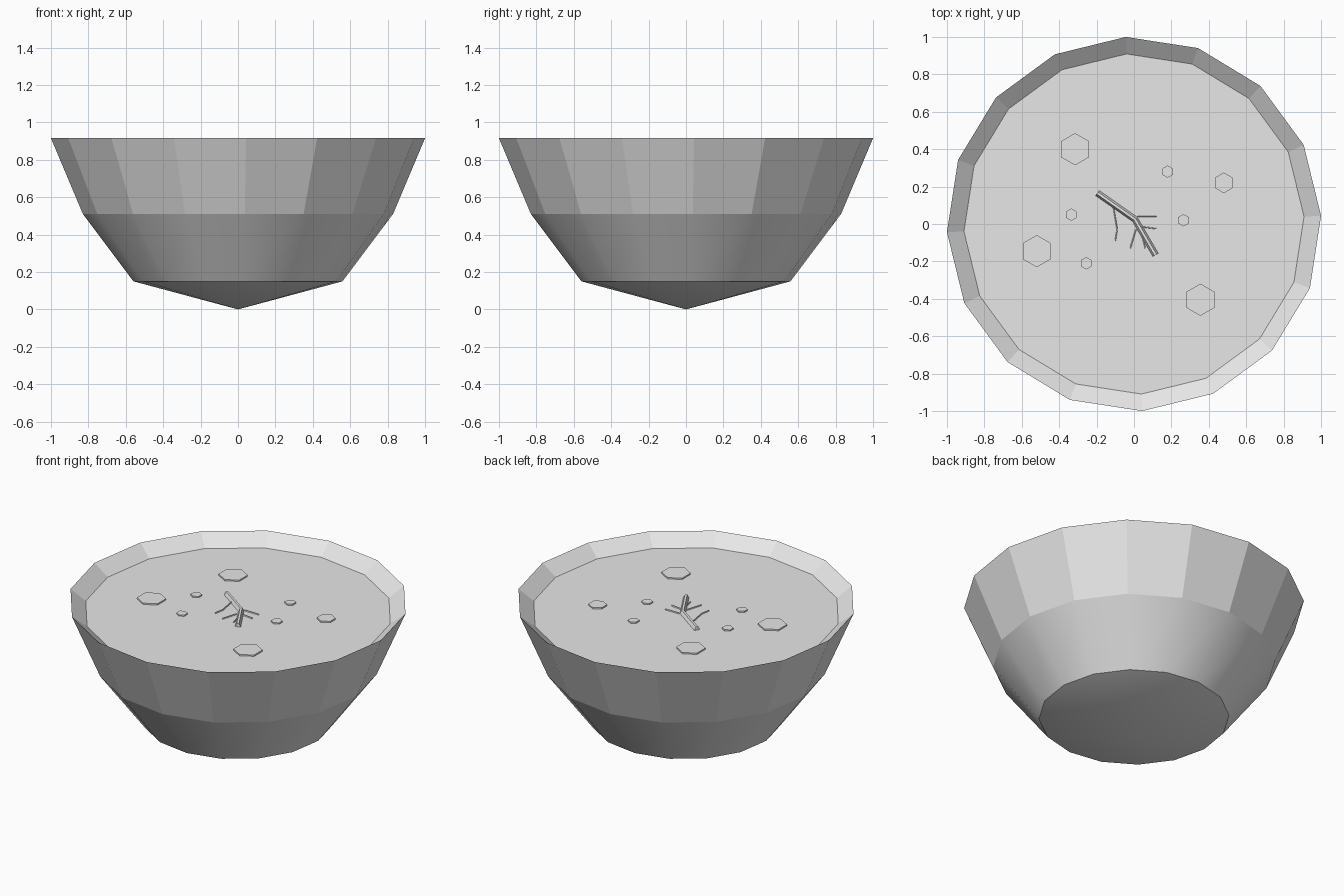
import bpy, bmesh, math
from mathutils import Vector

cube = bpy.data.objects.get("Cube")
if cube:
    bpy.data.objects.remove(cube, do_unlink=True)

grey = bpy.data.materials.new("pale_grey")
grey.use_nodes = True
grey.diffuse_color = (0.8, 0.8, 0.8, 1)
grey.node_tree.nodes["Principled BSDF"].inputs["Base Color"].default_value = grey.diffuse_color

SIDES = 16
TURN = math.radians(2.5)
FLOOR = 0.848


def finish(name, bm):
    bmesh.ops.recalc_face_normals(bm, faces=bm.faces)
    mesh = bpy.data.meshes.new(name)
    bm.to_mesh(mesh)
    bm.free()
    mesh.materials.append(grey)
    obj = bpy.data.objects.new(name, mesh)
    bpy.context.collection.objects.link(obj)
    return obj


def ring(bm, radius, z):
    return [bm.verts.new((radius * math.cos(TURN + math.tau * i / SIDES),
                          radius * math.sin(TURN + math.tau * i / SIDES), z))
            for i in range(SIDES)]


def bridge(bm, a, b, smooth):
    for i in range(SIDES):
        j = (i + 1) % SIDES
        bm.faces.new((a[i], a[j], b[j], b[i])).smooth = smooth


# Bowl: shallow cone base, smooth lower wall, faceted upper wall, sloped lip, floor
bm = bmesh.new()
base, waist, rim, floor = [ring(bm, r, z) for r, z in
                           ((0.56, 0.15), (0.83, 0.51), (1.001, 0.915), (0.91, FLOOR - 0.004))]
tip = bm.verts.new((0, 0, 0))
for i in range(SIDES):
    bm.faces.new((tip, base[(i + 1) % SIDES], base[i])).smooth = True
bridge(bm, base, waist, True)
bridge(bm, waist, rim, False)
bridge(bm, rim, floor, False)
bm.faces.new(floor)
for e in bm.edges:
    if (all(v in base for v in e.verts) or all(v in waist for v in e.verts)):
        e.smooth = False
finish("bowl", bm)

# Thin hexagonal plates scattered on the floor
plates = ((-0.315, 0.4, 0.086), (-0.52, -0.145, 0.086), (0.355, -0.405, 0.086),
          (0.48, 0.22, 0.055), (0.18, 0.28, 0.033), (0.265, 0.02, 0.033),
          (-0.335, 0.05, 0.033), (-0.255, -0.21, 0.033))
for n, (x, y, r) in enumerate(plates):
    bm = bmesh.new()
    low, high = [[bm.verts.new((x + r * math.sin(k * math.pi / 3),
                                y + r * math.cos(k * math.pi / 3), z)) for k in range(6)]
                 for z in (FLOOR - 0.004, FLOOR + 0.005)]
    bm.faces.new(high)
    for k in range(6):
        bm.faces.new((low[k], low[k - 1], high[k - 1], high[k]))
    finish(f"hexagon_plate_{n + 1}", bm)


def ridge(name, path, width, height):
    """Bevelled strip along a path, lying on the floor."""
    bm = bmesh.new()
    pts = [Vector(p) for p in path]
    rows = []
    for i, p in enumerate(pts):
        d = (pts[min(i + 1, len(pts) - 1)] - pts[max(i - 1, 0)]).normalized()
        side = Vector((-d.y, d.x)) * width / 2
        rows.append([bm.verts.new((*(p + side * s), FLOOR - 0.004 + h))
                     for s, h in ((-1, 0), (-0.4, height), (0.4, height), (1, 0))])
    for a, b in zip(rows, rows[1:]):
        for k in range(4):
            bm.faces.new((a[k], a[(k + 1) % 4], b[(k + 1) % 4], b[k]))
    bm.faces.new(rows[0])
    bm.faces.new(rows[-1])
    finish(name, bm)


# Bent bar at the centre with fine branches beside it
ridge("bent_bar", ((-0.195, 0.165), (0.005, 0.025), (0.115, -0.165)), 0.034, 0.022)
branches = (((0.02, 0.04), (0.12, 0.04)), ((0.04, -0.015), (0.12, -0.025)),
            ((-0.11, 0.09), (-0.09, -0.03), (-0.1, -0.09)),
            ((0.01, -0.03), (-0.02, -0.13)), ((0.04, -0.05), (0.06, -0.13)))
for n, path in enumerate(branches):
    ridge(f"fine_branch_{n + 1}", path, 0.006, 0.007)
